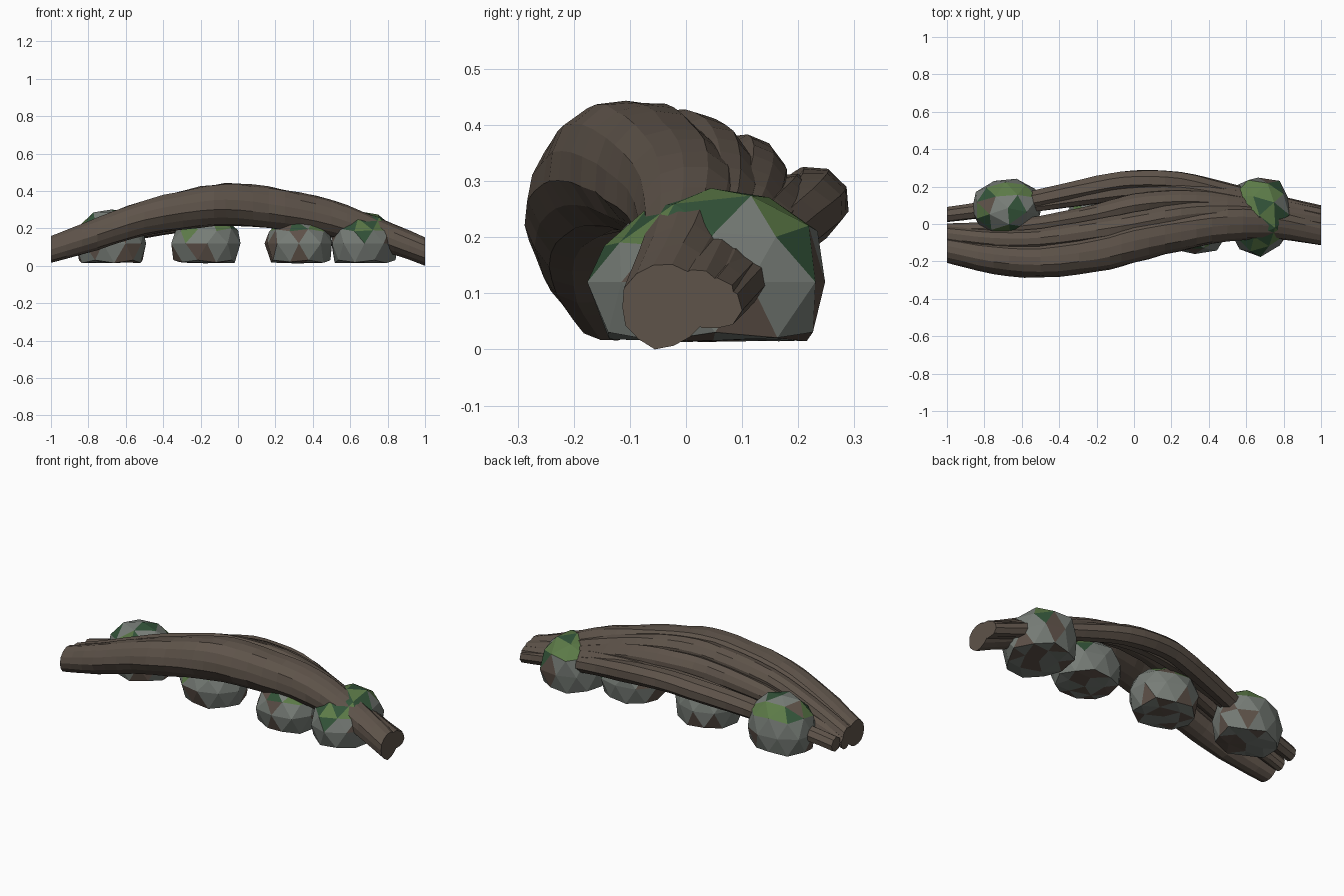
import bpy, bmesh, math, random
from mathutils import Vector

if "Cube" in bpy.data.objects:
    bpy.data.objects.remove(bpy.data.objects["Cube"])

random.seed(7)


def material(name, rgb):
    m = bpy.data.materials.new(name)
    m.diffuse_color = (*rgb, 1)
    m.use_nodes = True
    m.node_tree.nodes["Principled BSDF"].inputs["Base Color"].default_value = m.diffuse_color
    return m


bark = material("bark brown", (0.112, 0.087, 0.068))
stone = material("stone grey", (0.185, 0.205, 0.185))
earth = material("earth brown", (0.112, 0.083, 0.066))
moss = material("light moss", (0.107, 0.196, 0.064))
dark_moss = material("dark moss", (0.032, 0.085, 0.040))


def finish(bm, name, mats):
    bmesh.ops.recalc_face_normals(bm, faces=bm.faces)
    mesh = bpy.data.meshes.new(name)
    bm.to_mesh(mesh)
    bm.free()
    for m in mats:
        mesh.materials.append(m)
    ob = bpy.data.objects.new(name, mesh)
    bpy.context.collection.objects.link(ob)


def smooth_path(pts, steps):
    """Catmull-Rom through points of (x, y, z, radius)."""
    pts = [Vector(p) for p in pts]
    ext = [2 * pts[0] - pts[1]] + pts + [2 * pts[-1] - pts[-2]]
    out = []
    for i in range(1, len(ext) - 2):
        a, b, c, d = ext[i - 1:i + 3]
        for s in range(steps):
            t = s / steps
            out.append(0.5 * (2 * b + (c - a) * t + (2 * a - 5 * b + 4 * c - d) * t * t
                              + (3 * b - a - 3 * c + d) * t ** 3))
    return out + [pts[-1]]


def root(name, pts, sides=10):
    bm = bmesh.new()
    ridge = [random.uniform(0.95, 1.05) for _ in range(sides)]
    rings = []
    for x, y, z, r in smooth_path(pts, 3):
        ring = []
        for k in range(sides):
            a = 2 * math.pi * (k + 0.5) / sides + 0.25 * x
            q = r * ridge[k] * random.uniform(0.97, 1.03)
            ring.append(bm.verts.new((x, y + q * math.cos(a), max(0, z + q * math.sin(a)))))
        rings.append(ring)
    for p, q in zip(rings, rings[1:]):
        for k in range(sides):
            j = (k + 1) % sides
            bm.faces.new((p[k], p[j], q[j], q[k]))
    bm.faces.new(rings[0])
    bm.faces.new(rings[-1])
    finish(bm, name, [bark])


def rock(name, x, y, rx, ry, top, moss_amount, lean=0.0):
    """Boulder with steep lower sides and a flat base; lean raises its back."""
    bm = bmesh.new()
    bmesh.ops.create_icosphere(bm, subdivisions=2, radius=1)
    mid = 0.12
    spin = random.uniform(0, 6)
    c, s = math.cos(spin), math.sin(spin)
    for v in bm.verts:
        k = random.uniform(0.94, 1.05)
        px, py, pz = v.co
        dy = ry * k * (s * px + c * py)
        if pz > 0:
            z = mid + (top - mid) * k * pz + lean * dy * pz
        else:
            z = max(0.013 + random.uniform(0, 0.008), mid + 0.2 * pz)
        v.co = (x + rx * k * (c * px - s * py), y + dy, z)
    bm.normal_update()
    # moss on the upward faces, earth patches scattered over the rest
    for f in bm.faces:
        up, n = f.normal.z, random.random()
        if up > 0.4 and n < moss_amount:
            f.material_index = random.choice((2, 3))
        elif random.random() < (0.32 if up < -0.3 else 0.2):
            f.material_index = 1
    finish(bm, name, [stone, earth, moss, dark_moss])


# Arching roots, all cut flat at both ends
XS = (-1, -0.75, -0.5, -0.2, 0, 0.25, 0.5, 0.75, 1)


def along(*yzr):
    return [(x, *p) for x, p in zip(XS[-len(yzr):], yzr)]


root("main_root", along(
    (-.135, .085, .075), (-.178, .17, .09), (-.187, .255, .10), (-.145, .314, .114), (-.09, .325, .12),
    (-.035, .30, .113), (.005, .255, .103), (.005, .17, .088), (-.04, .077, .077)), 14)
root("second_root", along(
    (-.06, .10, .05), (-.085, .19, .055), (-.08, .28, .06), (-.035, .345, .068), (0, .36, .07),
    (.05, .335, .065), (.07, .27, .06), (.055, .18, .05), (.02, .1, .045)))
root("third_root", along(
    (-.035, .07, .04), (-.03, .15, .045), (-.005, .23, .052), (.05, .295, .062), (.10, .315, .066),
    (.125, .30, .06), (.115, .24, .055), (.08, .16, .05), (.045, .08, .045)))
root("back_root", along(
    (.05, .09, .042), (.085, .14, .047), (.135, .20, .055), (.202, .25, .06), (.232, .27, .058),
    (.225, .25, .057), (.17, .20, .052), (.115, .14, .045), (.06, .075, .04)), 8)
root("filler_root", along(
    (.07, .14, .03), (.105, .20, .04), (.15, .25, .046), (.175, .265, .048),
    (.18, .26, .05), (.145, .22, .05), (.10, .15, .042), (.05, .09, .038)), 8)

# Mossy rocks under the arch
rock("left_rock", -0.675, 0.085, 0.195, 0.16, 0.31, 0.55)
rock("middle_left_rock", -0.175, 0.03, 0.19, 0.17, 0.27, 0.3)
rock("middle_right_rock", 0.33, 0.005, 0.19, 0.17, 0.27, 0.4)
rock("right_rock", 0.67, 0.045, 0.187, 0.215, 0.287, 0.8, 0.15)
